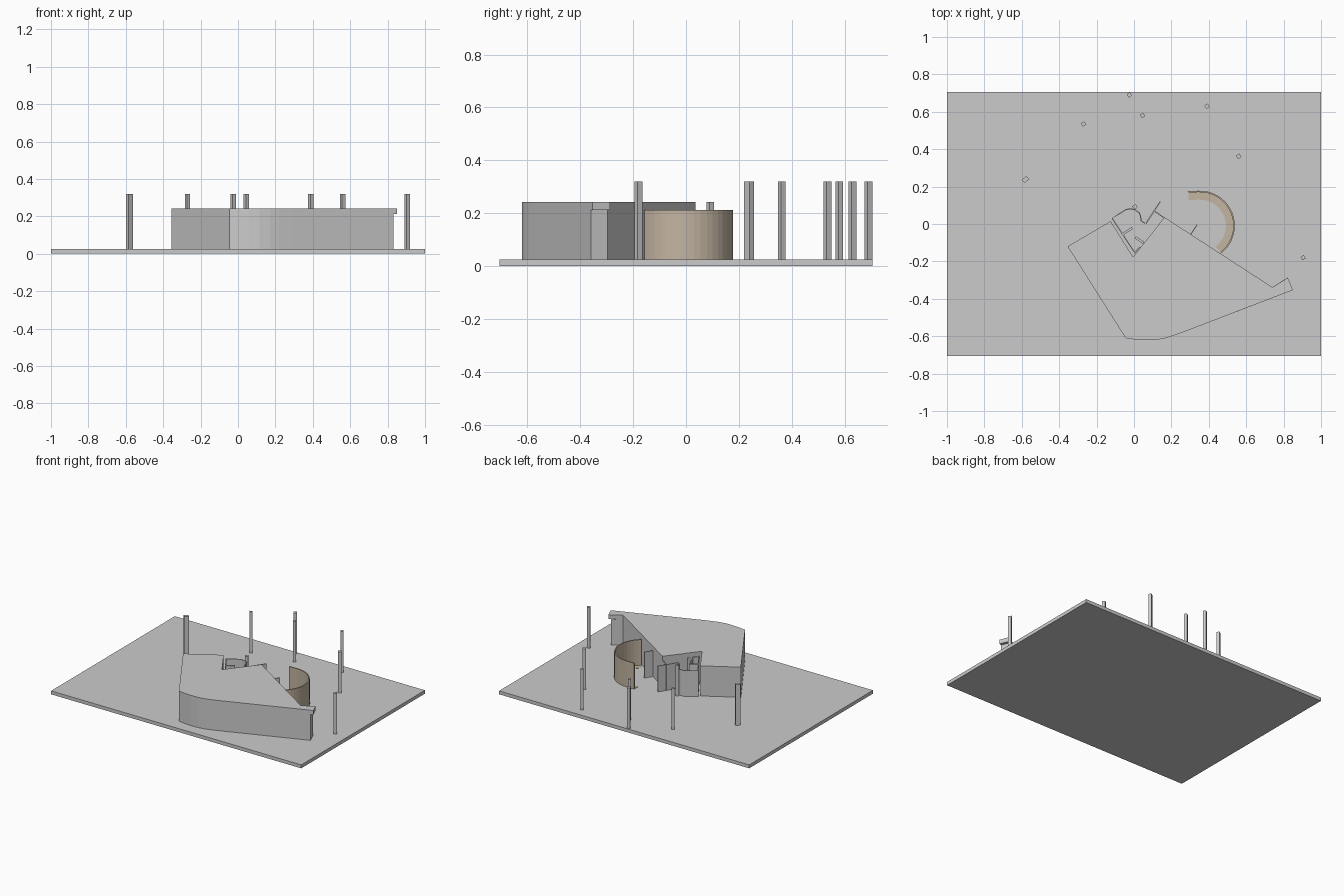
import bpy, bmesh, math
from mathutils import Vector

if "Cube" in bpy.data.objects:
    bpy.data.objects.remove(bpy.data.objects["Cube"])

GROUND = 0.025
ROOF = 0.243
WALL = 0.212

tan = bpy.data.materials.new("tan_wall")
tan.diffuse_color = (0.55, 0.46, 0.36, 1)
tan.use_nodes = True
tan.node_tree.nodes["Principled BSDF"].inputs["Base Color"].default_value = tan.diffuse_color


def prism(name, pts, z0, z1, mat=None):
    """Extrude a plan outline from z0 to z1."""
    bm = bmesh.new()
    face = bm.faces.new([bm.verts.new((x, y, z0)) for x, y in pts])
    top = bmesh.ops.extrude_face_region(bm, geom=[face])
    bmesh.ops.translate(bm, vec=(0, 0, z1 - z0),
                        verts=[v for v in top["geom"] if isinstance(v, bmesh.types.BMVert)])
    bmesh.ops.recalc_face_normals(bm, faces=bm.faces)
    me = bpy.data.meshes.new(name)
    bm.to_mesh(me)
    bm.free()
    ob = bpy.data.objects.new(name, me)
    bpy.context.collection.objects.link(ob)
    if mat:
        me.materials.append(mat)
    return ob


def wall(name, path, t, z1, z0=GROUND, mat=None):
    """Wall of thickness t along a plan path (thickness grows to the right)."""
    p = [Vector(q) for q in path]
    inner = []
    for i, q in enumerate(p):
        d = (p[min(i + 1, len(p) - 1)] - p[max(i - 1, 0)]).normalized()
        inner.append(q + Vector((d.y, -d.x)) * t)
    return prism(name, [tuple(q) for q in p + inner[::-1]], z0, z1, mat)


def column(name, x, y, z1, sx=0.021, sy=0.021, ang=33):
    a = math.radians(ang)
    c, s = math.cos(a), math.sin(a)
    pts = [(x + (u * sx * c - v * sy * s) / 2, y + (u * sx * s + v * sy * c) / 2)
           for u, v in ((-1, -1), (1, -1), (1, 1), (-1, 1))]
    prism(name, pts, 0.02, z1)


# site slab
prism("base_slab", [(-1, -0.706), (1, -0.706), (1, 0.706), (-1, 0.706)], 0, GROUND)

# main building: body under a roof slab, recessed slightly at the narrow end
front = [(-0.125, 0.015), (-0.355, -0.12), (-0.045, -0.61), (0.0, -0.617), (0.06, -0.621),
         (0.115, -0.62), (0.17, -0.61), (0.22, -0.594), (0.28, -0.572)]
notch = [(0.74, -0.338), (0.163, 0.036), (-0.005, -0.176)]
prism("building_body", front + [(0.832, -0.36), (0.805, -0.296)] + notch, GROUND, WALL)
prism("building_roof", front + [(0.85, -0.353), (0.822, -0.287)] + notch, WALL, ROOF)

# entrance room walls in the notch
wall("room_curved_wall", [(0.0, -0.153), (-0.12, 0.03), (-0.075, 0.06), (-0.045, 0.08),
     (-0.02, 0.084), (0.005, 0.08), (0.03, 0.062), (0.038, 0.045), (0.04, 0.02), (0.062, 0.005)],
     0.006, WALL)
wall("room_panel", [(0.062, 0.005), (0.138, 0.122)], 0.006, WALL)
wall("porch_panel", [(0.105, 0.075), (0.163, 0.036)], 0.006, WALL)
wall("room_back_wall", [(0.0, -0.153), (0.03, -0.12)], 0.006, WALL)
wall("room_partition_left", [(-0.068, -0.052), (-0.012, -0.016)], 0.012, WALL)
wall("room_partition_right", [(0.01, -0.066), (0.055, -0.096)], 0.012, WALL)
wall("side_fin", [(0.30, -0.055), (0.335, -0.003)], 0.006, WALL)

# curved tan screen wall and the floor strip along it
screen = [(0.29, 0.177), (0.33, 0.18), (0.37, 0.176)]
cx, cy, r = 0.352, -0.009, 0.187
screen = [(0.29, 0.177)] + [(cx + r * math.cos(math.radians(a)), cy + r * math.sin(math.radians(a)))
                            for a in range(92, -54, -8)]
wall("curved_screen", screen, 0.008, WALL, mat=tan)
wall("screen_floor_strip", screen, 0.048, GROUND + 0.002, mat=tan)

# free-standing columns
for i, (x, y) in enumerate([(-0.27, 0.535), (-0.025, 0.69), (0.045, 0.58), (0.39, 0.63),
                            (0.56, 0.362), (0.904, -0.18)]):
    column(f"column_{i + 1}", x, y, 0.32)
column("wide_column", -0.58, 0.238, 0.32, 0.032, 0.022, 40)
column("porch_column", 0.005, 0.092, ROOF)
